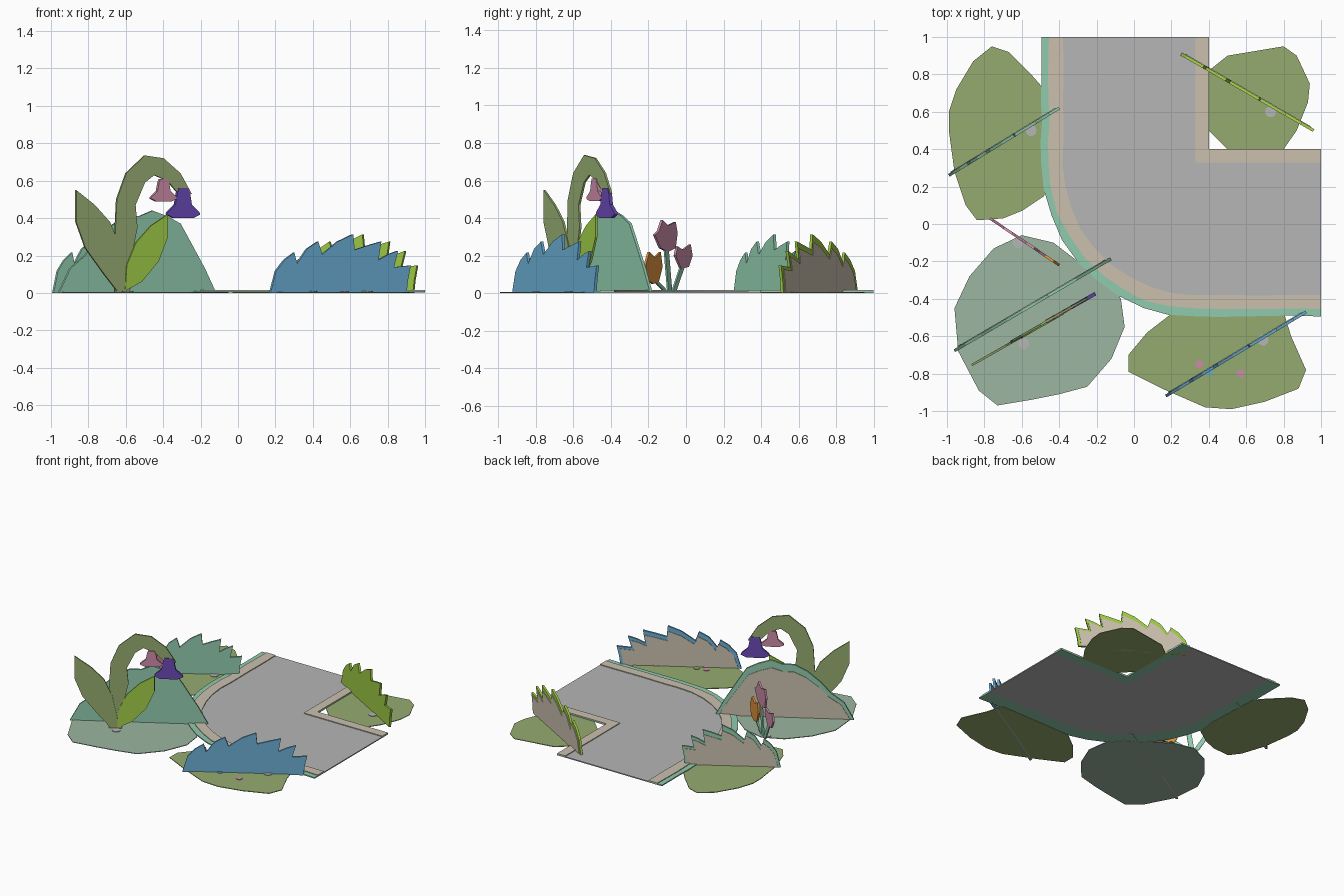
import bpy, bmesh, math, random
from mathutils import Vector

random.seed(4)
cube = bpy.data.objects.get("Cube")
if cube:
    bpy.data.objects.remove(cube, do_unlink=True)


def linear(c):
    return c / 12.92 if c <= 0.04045 else ((c + 0.055) / 1.055) ** 2.4


def material(name, r, g, b):
    colour = [linear(c / 255) for c in (r, g, b)] + [1]
    mat = bpy.data.materials.new(name)
    mat.use_nodes = True
    mat.diffuse_color = colour
    shader = next(n for n in mat.node_tree.nodes if n.type == 'BSDF_PRINCIPLED')
    shader.inputs["Base Color"].default_value = colour
    shader.inputs["Roughness"].default_value = 0.9
    return mat


GREY = material("road_grey", 182, 182, 182)
TAN = material("card_tan", 203, 192, 174)
TEAL = material("teal", 145, 203, 174)
OLIVE = material("olive", 149, 171, 112)
SAGE = material("sage", 156, 182, 160)
BLUE = material("blue", 106, 173, 210)
LIME = material("lime", 160, 204, 70)
PURPLE = material("purple", 106, 74, 182)
MAUVE = material("mauve", 203, 140, 166)
ORANGE = material("orange", 222, 146, 62)


def slab(name, near, far, mat):
    """Closed flat slab between two matching outlines."""
    bm = bmesh.new()
    a = [bm.verts.new(p) for p in near]
    b = [bm.verts.new(p) for p in far]
    bm.faces.new(a)
    bm.faces.new(b[::-1])
    for i in range(len(a)):
        j = (i + 1) % len(a)
        bm.faces.new((a[j], a[i], b[i], b[j]))
    bmesh.ops.recalc_face_normals(bm, faces=bm.faces)
    mesh = bpy.data.meshes.new(name)
    bm.to_mesh(mesh)
    bm.free()
    mesh.materials.append(mat)
    obj = bpy.data.objects.new(name, mesh)
    bpy.context.scene.collection.objects.link(obj)
    return obj


def flat(name, pts, low, high, mat):
    return slab(name, [(x, y, low) for x, y in pts], [(x, y, high) for x, y in pts], mat)


def upright(name, pts, line, mat, shift=0, thick=.012, axis=0):
    """Standing card on the ground line; pts hold (x or y, z)."""
    a, b = (Vector((*p, 0)) for p in line)
    d = b - a
    front = Vector((d.y, -d.x, 0)).normalized()
    base = [a + d * ((u - a[axis]) / d[axis]) + Vector((0, 0, z)) for u, z in pts]
    return slab(name, [p + front * (shift + thick / 2) for p in base],
                [p + front * (shift - thick / 2) for p in base], mat)


def backed(name, pts, line, mat):
    """Coloured card with a smaller tan panel on its back."""
    upright(name, pts, line, mat, thick=.016)
    mid = (pts[0][0] + pts[-1][0]) / 2
    inner = [(mid + (u - mid) * .95, z * .87) for u, z in pts]
    upright(name + "_back_panel", inner, line, TAN, shift=-.009, thick=.006)


# Curved road, with an outer kerb following a quarter turn
C = .33


def bend(radius, wobble=0):
    pts = [(C - radius, 1 - i * (1 - C) / 6) for i in range(6)]
    for i in range(10):
        t = math.pi * (1 + i / 18)
        pts.append((C + radius * math.cos(t), C + radius * math.sin(t)))
    pts += [(C + (i + 1) * (1 - C) / 6, C - radius) for i in range(6)]
    return [pts[0]] + [(x + random.uniform(-wobble, wobble), y + random.uniform(-wobble, wobble))
                       for x, y in pts[1:-1]] + [pts[-1]]


def corner(c):
    return [(c, 1), (c, c), (1, c)]


flat("road", bend(.715) + corner(C)[::-1], .002, .010, GREY)
flat("outer_kerb_base", bend(.825, .005) + bend(.71)[::-1], .002, .011, TEAL)
flat("outer_kerb_top", bend(.785, .005) + bend(.71, .003)[::-1], .010, .016, TAN)
flat("inner_kerb_base", corner(.4) + corner(C)[::-1], .002, .011, TEAL)
flat("inner_kerb_top", corner(.4) + corner(C)[::-1], .010, .016, TAN)

# Ground patches
patches = {
    "left_patch": (OLIVE, [(-.76, .95), (-.67, .92), (-.55, .8), (-.48, .72), (-.46, .3), (-.48, .15),
                           (-.6, .07), (-.7, .03), (-.84, .02), (-.9, .1), (-.96, .28), (-.99, .5),
                           (-.99, .6), (-.95, .72), (-.86, .87)]),
    "hill_patch": (SAGE, [(-.6, -.06), (-.43, -.1), (-.3, -.2), (-.15, -.29), (-.07, -.4), (-.05, -.55),
                          (-.12, -.72), (-.25, -.87), (-.4, -.91), (-.55, -.94), (-.73, -.97),
                          (-.83, -.89), (-.94, -.68), (-.96, -.45), (-.88, -.28), (-.75, -.13)]),
    "front_patch": (OLIVE, [(.2, -.48), (.8, -.47), (.84, -.6), (.92, -.78), (.88, -.88), (.7, -.95),
                            (.52, -.99), (.38, -.98), (.15, -.88), (-.03, -.79), (-.03, -.7), (.07, -.58)]),
    "back_patch": (OLIVE, [(.4, .82), (.5, .9), (.8, .95), (.87, .9), (.94, .75), (.93, .65),
                           (.87, .5), (.8, .4), (.5, .4), (.4, .5)]),
}
for name, (mat, pts) in patches.items():
    flat(name, pts, 0, .005, mat)


# Pebbles and tiny ground blossoms
def disc(name, x, y, r, mat):
    ring = [2 * math.pi * i / 10 for i in range(10)]
    flat(name, [(x + r * math.cos(t), y + r * math.sin(t)) for t in ring], .004, .009, mat)


for x, y in [(-.55, .5), (-.62, -.1), (-.59, -.64), (.73, .6), (.69, -.62)]:
    disc("pebble", x, y, .03, GREY)
for x, y, mat in [(.35, -.75, MAUVE), (.57, -.8, MAUVE), (.4, -.79, BLUE), (.42, -.73, OLIVE)]:
    disc("ground_blossom", x, y, .022, mat)

# Rounded hill card
hill = [(-.96, 0), (-.9, .13), (-.82, .2), (-.76, .28), (-.68, .36), (-.6, .41), (-.53, .41),
        (-.46, .44), (-.38, .41), (-.31, .37), (-.25, .26), (-.18, .13), (-.12, 0)]
backed("hill", hill, [(-.93, -.66), (-.13, -.19)], TEAL)

# Grass cards share one toothed outline
blades = [(0, 0), (.04, .12), (.1, .18), (.17, .22), (.19, .16), (.26, .24), (.34, .28), (.37, .21),
          (.48, .28), (.59, .32), (.6, .235), (.7, .26), (.79, .28), (.77, .18), (.84, .21),
          (.91, .23), (.88, .14), (1, .15), (.98, .07), (.97, 0)]
for name, a, b, mat in [("front_grass", (.17, -.92), (.92, -.47), BLUE),
                        ("left_grass", (-.99, .26), (-.4, .62), TEAL),
                        ("back_grass", (.25, .91), (.96, .5), LIME)]:
    backed(name, [(a[0] + t * (b[0] - a[0]), z * .98) for t, z in blades], [a, b], mat)

# Tall nodding plant
plant = [(-.87, -.75), (-.22, -.38)]
upright("plant_stem", [(-.66, 0), (-.66, .3), (-.65, .5), (-.6, .64), (-.5, .735), (-.4, .72),
                       (-.31, .64), (-.25, .53), (-.32, .53), (-.38, .6), (-.45, .63), (-.5, .59),
                       (-.55, .47), (-.54, .35), (-.57, .2), (-.58, 0)], plant, OLIVE)
upright("left_leaf", [(-.65, .01), (-.72, .1), (-.82, .24), (-.87, .38), (-.87, .55), (-.77, .47),
                      (-.69, .38), (-.64, .26), (-.61, .1), (-.6, .01)], plant, OLIVE, shift=.005)
upright("right_leaf", [(-.61, .01), (-.6, .15), (-.55, .27), (-.47, .36), (-.38, .42), (-.38, .3),
                       (-.43, .17), (-.52, .06)], plant, LIME, shift=.007)


def bell(name, u, z, w, h, mat):
    half = [(.28, 1), (.38, .85), (.5, .45), (.95, .2), (1, .12), (.6, 0)]
    pts = [(u + s * w, z + t * h) for s, t in half] + [(u - s * w, z + t * h) for s, t in half[::-1]]
    upright(name, pts, plant, mat, thick=.02)


bell("small_bell", -.4, .49, .07, .12, MAUVE)
bell("large_bell", -.295, .4, .088, .16, PURPLE)

# Small flower bunch behind the hill
bunch = [(-.77, .03), (-.4, -.22)]
flowers = [
    ("orange_flower", ORANGE, [(-.22, .15), (-.2, .22), (-.17, .19), (-.14, .22), (-.13, .14),
                               (-.15, .06), (-.18, .05), (-.21, .07)]),
    ("tall_flower", MAUVE, [(-.17, .31), (-.15, .33), (-.13, .39), (-.1, .36), (-.06, .38),
                            (-.05, .32), (-.06, .24), (-.1, .22), (-.14, .24)]),
    ("short_flower", MAUVE, [(-.06, .2), (-.05, .25), (-.02, .23), (.02, .26), (.03, .2),
                             (.01, .14), (-.03, .13)]),
]
for name, mat, pts in flowers:
    upright(name, pts, bunch, mat, thick=.014, axis=1)
    u = sum(p[0] for p in pts) / len(pts)
    z = min(p[1] for p in pts) + .03
    root = -.085 + (u + .1) * .2
    stem = [(root - .01, 0), (root + .01, 0), (u + .01, z), (u - .01, z)]
    upright(name + "_stem", stem, bunch, TEAL, thick=.01, axis=1)
